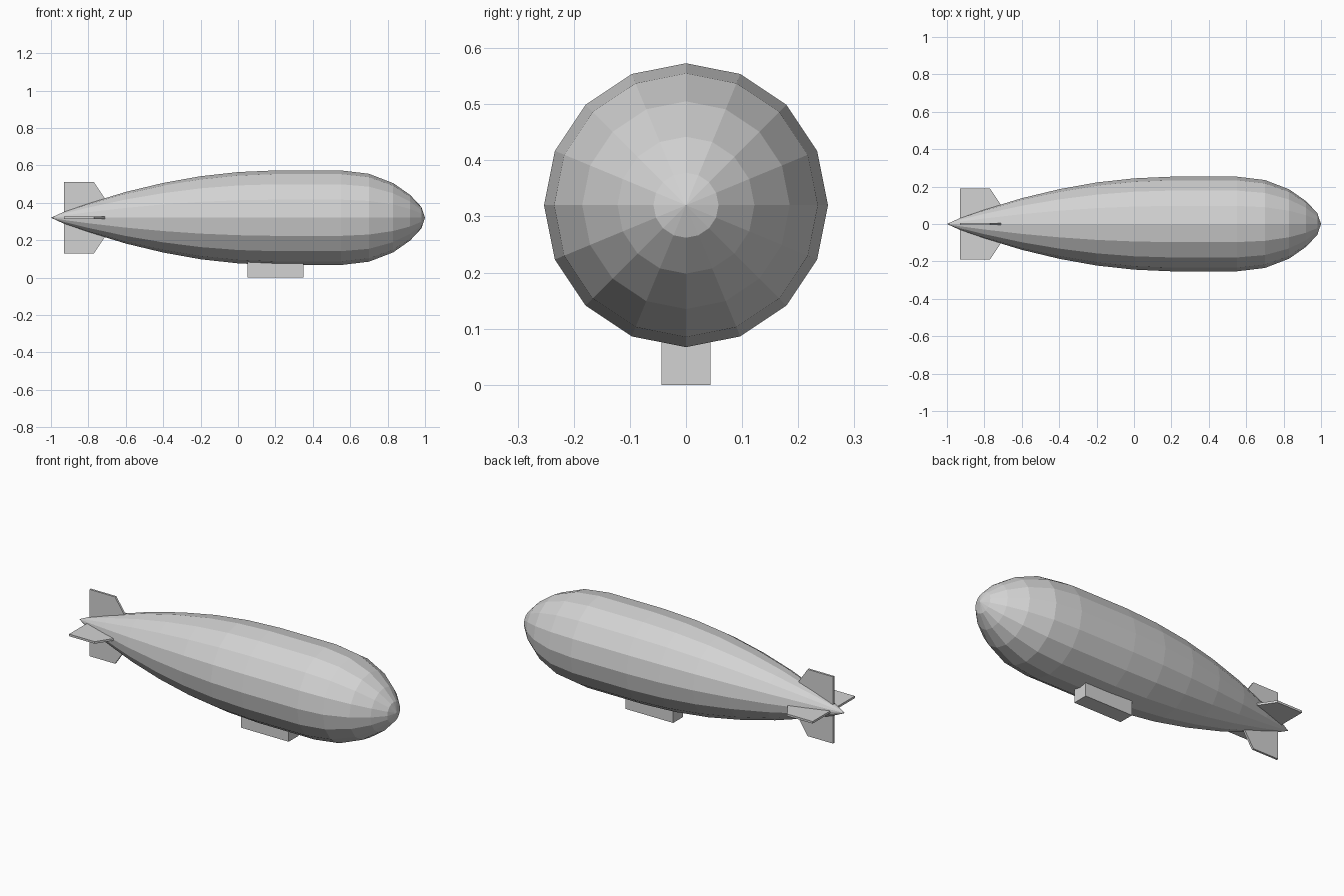
import bpy
import bmesh
import math

cube = bpy.data.objects.get("Cube")
if cube:
    bpy.data.objects.remove(cube, do_unlink=True)

AXIS_Z = 0.32   # height of the hull's long axis
SIDES = 16

# One grey for the whole airship
grey = bpy.data.materials.new("light_grey")
grey.use_nodes = True
colour = (0.65, 0.65, 0.65, 1)
grey.diffuse_color = colour
grey.node_tree.nodes["Principled BSDF"].inputs["Base Color"].default_value = colour


def finish(name, bm):
    bmesh.ops.recalc_face_normals(bm, faces=bm.faces)
    mesh = bpy.data.meshes.new(name)
    bm.to_mesh(mesh)
    bm.free()
    mesh.materials.append(grey)
    obj = bpy.data.objects.new(name, mesh)
    bpy.context.collection.objects.link(obj)
    return obj


# Hull: a faceted profile (x, radius) revolved about the x axis
profile = [(-1, 0), (-0.93, 0.032), (-0.8, 0.077), (-0.6, 0.138), (-0.4, 0.186),
           (-0.2, 0.222), (0, 0.244), (0.2, 0.253), (0.55, 0.253), (0.7, 0.235),
           (0.83, 0.185), (0.92, 0.122), (0.98, 0.058), (1, 0)]
bm = bmesh.new()
verts = [bm.verts.new((x, 0, r)) for x, r in profile]
edges = [bm.edges.new(pair) for pair in zip(verts, verts[1:])]
bmesh.ops.spin(bm, geom=verts + edges, cent=(0, 0, 0), axis=(1, 0, 0),
               angle=math.tau, steps=SIDES, use_merge=True)
bmesh.ops.remove_doubles(bm, verts=bm.verts, dist=0.0005)
hull = finish("hull", bm)
hull.location.z = AXIS_Z

# Tail fins: one swept plate outline, turned to four sides
fin_outline = [(-0.93, 0.01), (-0.93, 0.19), (-0.77, 0.19), (-0.71, 0.1), (-0.71, 0.01)]
FIN_THICKNESS = 0.012
for i, name in enumerate(["top_fin", "right_fin", "bottom_fin", "left_fin"]):
    bm = bmesh.new()
    face = bm.faces.new([bm.verts.new((x, -FIN_THICKNESS / 2, r)) for x, r in fin_outline])
    side = bmesh.ops.extrude_face_region(bm, geom=[face])
    moved = [g for g in side["geom"] if isinstance(g, bmesh.types.BMVert)]
    bmesh.ops.translate(bm, verts=moved, vec=(0, FIN_THICKNESS, 0))
    fin = finish(name, bm)
    fin.location.z = AXIS_Z
    fin.rotation_euler.x = i * math.pi / 2

# Gondola: a box sunk slightly into the hull's underside
bm = bmesh.new()
bmesh.ops.create_cube(bm, size=1)
bmesh.ops.scale(bm, verts=bm.verts, vec=(0.3, 0.088, 0.1))
gondola = finish("gondola", bm)
gondola.location = (0.2, 0, 0.05)
